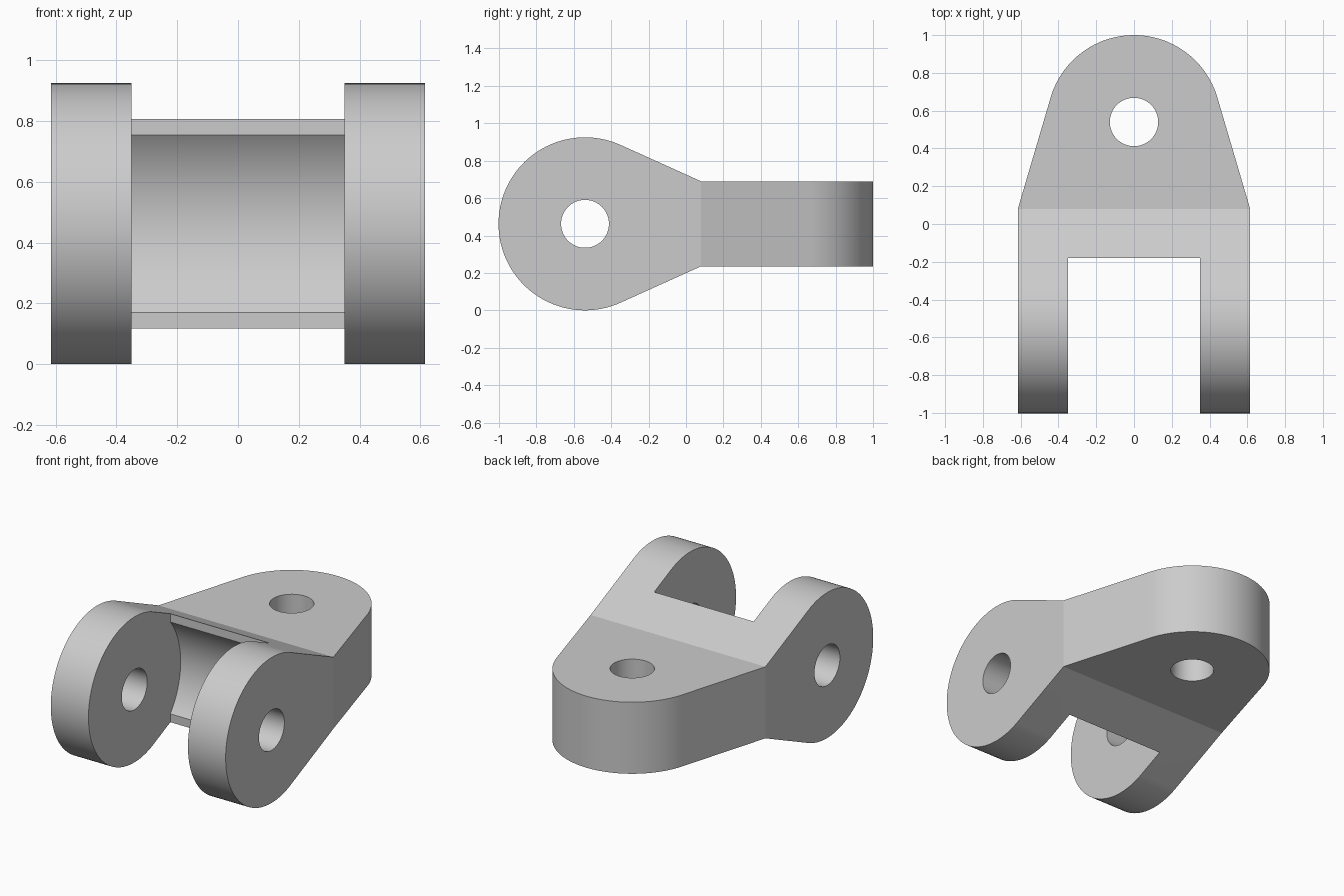
import bpy, bmesh
from math import radians, pi, acos, atan2, cos, sin, hypot
from mathutils import Vector

cube = bpy.data.objects.get("Cube")
if cube:
    bpy.data.objects.remove(cube, do_unlink=True)

steel = bpy.data.materials.new("light grey steel")
steel.use_nodes = True
colour = (0.6, 0.6, 0.6, 1)
steel.diffuse_color = colour
steel.node_tree.nodes["Principled BSDF"].inputs["Base Color"].default_value = colour

MID_Z = 0.4625     # height of both pin axes
PIN_Y = 0.54       # distance of each pin axis from the centre
LUG_R = 0.4625     # outer radius of the fork lugs
TAB_R = 0.46       # outer radius of the single tab
HOLE_R = 0.128
HALF_W = 0.615     # half width of the fork
HALF_T = 0.2275    # half thickness of the tab
BEND_Y = 0.08      # where fork and tab meet
SLOT_X, SLOT_Y = 0.35, -0.18


def arc(cu, cv, r, a0, a1, n):
    """Points along an arc, both ends included."""
    return [(cu + r * cos(a0 + (a1 - a0) * i / n),
             cv + r * sin(a0 + (a1 - a0) * i / n)) for i in range(n + 1)]


def tangent_angle(du, dv, r):
    """Angle on a circle where a line from the offset point touches it."""
    return atan2(dv, du) + acos(r / hypot(du, dv))


def prism(name, points, axis, lo, hi):
    """Extrude a closed profile: (y, z) along x, or (x, y) along z."""
    place = (lambda u, v, w: (w, u, v)) if axis == "x" else (lambda u, v, w: (u, v, w))
    bm = bmesh.new()
    face = bm.faces.new([bm.verts.new(place(u, v, lo)) for u, v in points])
    grown = bmesh.ops.extrude_face_region(bm, geom=[face])
    verts = [g for g in grown["geom"] if isinstance(g, bmesh.types.BMVert)]
    bmesh.ops.translate(bm, verts=verts, vec=Vector(place(0, 0, hi - lo)))
    bmesh.ops.recalc_face_normals(bm, faces=bm.faces)
    mesh = bpy.data.meshes.new(name)
    bm.to_mesh(mesh)
    bm.free()
    mesh.materials.append(steel)
    obj = bpy.data.objects.new(name, mesh)
    bpy.context.collection.objects.link(obj)
    return obj


def combine(body, tool, operation):
    mod = body.modifiers.new(operation.lower(), "BOOLEAN")
    mod.operation, mod.object, mod.solver = operation, tool, "EXACT"
    bpy.context.view_layer.objects.active = body
    bpy.ops.object.modifier_apply(modifier=mod.name)
    bpy.data.objects.remove(tool, do_unlink=True)


# Side silhouette: round lug tapering to the tab thickness
a = tangent_angle(BEND_Y + PIN_Y, HALF_T, LUG_R)
side = arc(-PIN_Y, MID_Z, LUG_R, a, 2 * pi - a, 80)
side += [(BEND_Y, MID_Z - HALF_T), (1.2, MID_Z - HALF_T),
         (1.2, MID_Z + HALF_T), (BEND_Y, MID_Z + HALF_T)]
body = prism("clevis_link", side, "x", -0.8, 0.8)

# Plan silhouette: straight fork tapering to the rounded tab
a = tangent_angle(HALF_W, BEND_Y - PIN_Y, TAB_R)
plan = arc(0, PIN_Y, TAB_R, a, pi - a, 64)
plan += [(-HALF_W, BEND_Y), (-HALF_W, -1.2), (HALF_W, -1.2), (HALF_W, BEND_Y)]
combine(body, prism("plan_shape", plan, "z", -0.2, 1.2), "INTERSECT")

# Slot between the lugs, with a hollow clearing the mating tab
clear_r = 0.4635
a = acos((SLOT_Y + PIN_Y) / clear_r)
slot = arc(-PIN_Y, MID_Z, clear_r, -a, a, 32)
slot += [(SLOT_Y, 1.2), (-1.3, 1.2), (-1.3, -0.2), (SLOT_Y, -0.2)]
combine(body, prism("slot_cutter", slot, "x", -SLOT_X, SLOT_X), "DIFFERENCE")

# Pin holes, one across the lugs and one through the tab
ring = arc(0, 0, HOLE_R, 0, 2 * pi, 64)[:-1]
lug_hole = [(u - PIN_Y, v + MID_Z) for u, v in ring]
tab_hole = [(u, v + PIN_Y) for u, v in ring]
combine(body, prism("lug_hole_cutter", lug_hole, "x", -1, 1), "DIFFERENCE")
combine(body, prism("tab_hole_cutter", tab_hole, "z", -0.2, 1.2), "DIFFERENCE")

# Smooth round walls, crisp bends
bpy.ops.object.select_all(action="DESELECT")
body.select_set(True)
bpy.context.view_layer.objects.active = body
bpy.ops.object.shade_smooth_by_angle(angle=radians(10))
